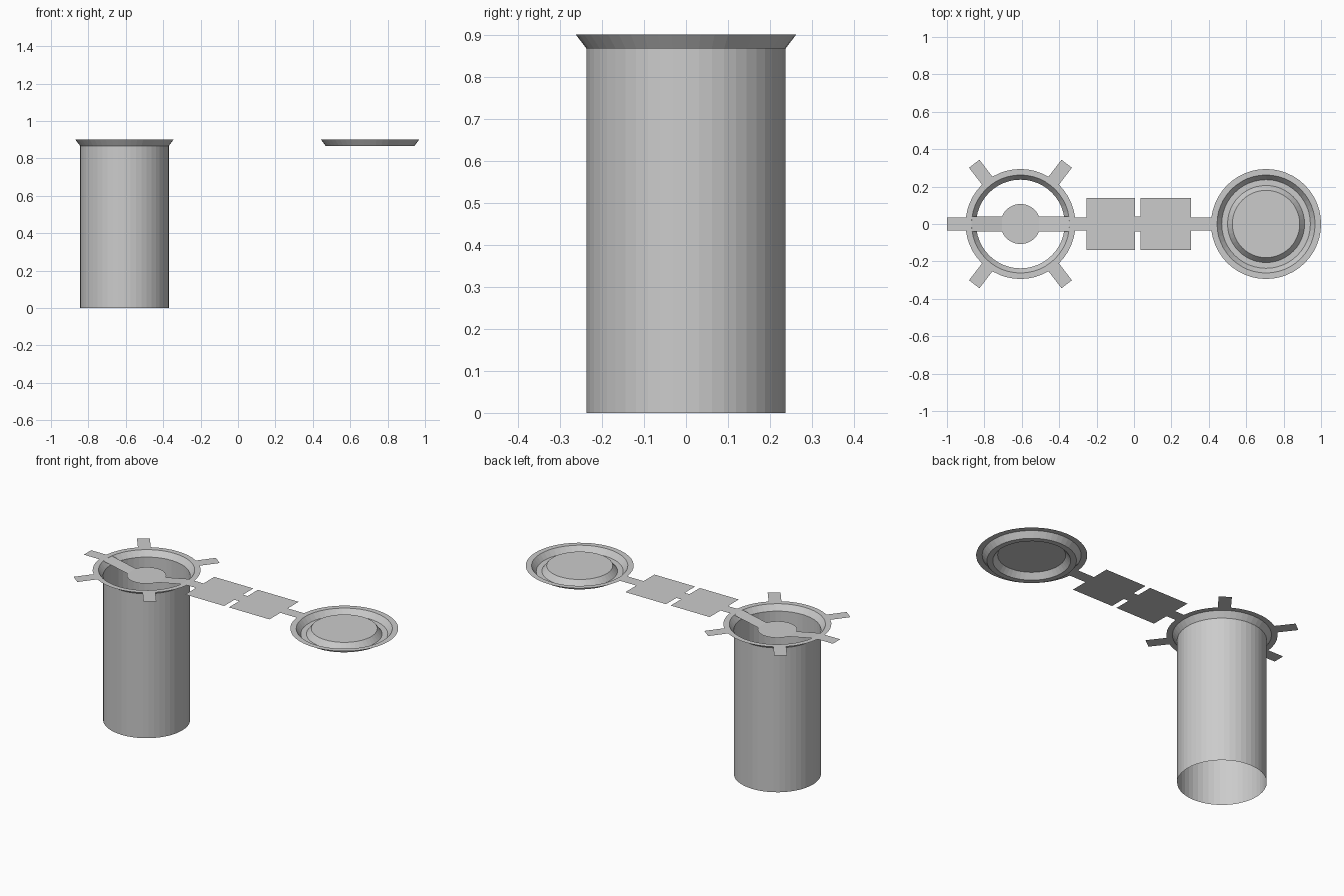
import bpy
import bmesh
from math import cos, sin, pi, radians, sqrt

cube = bpy.data.objects.get("Cube")
if cube:
    bpy.data.objects.remove(cube, do_unlink=True)

TUBE_X, LID_X = -0.607, 0.706
TOP, SEAT = 0.9, 0.867          # rim height and recessed level
OUTER, LIP, WALL = 0.294, 0.262, 0.237
SIDES = 48

grey = bpy.data.materials.new("light grey")
grey.use_nodes = True
grey.diffuse_color = (0.6, 0.6, 0.6, 1)
grey.node_tree.nodes["Principled BSDF"].inputs["Base Color"].default_value = grey.diffuse_color


def finish(name, bm, x=0.0):
    mesh = bpy.data.meshes.new(name)
    bm.to_mesh(mesh)
    bm.free()
    mesh.materials.append(grey)
    obj = bpy.data.objects.new(name, mesh)
    obj.location.x = x
    bpy.context.collection.objects.link(obj)
    return obj


def lathe(name, profile, x, cap=False):
    """Turn (radius, height) points about the vertical axis as a thin skin."""
    bm = bmesh.new()
    rings = [[bm.verts.new((r * cos(2 * pi * i / SIDES), r * sin(2 * pi * i / SIDES), z))
              for i in range(SIDES)] for r, z in profile]
    for a, b in zip(rings, rings[1:]):
        for i in range(SIDES):
            j = (i + 1) % SIDES
            bm.faces.new((a[i], a[j], b[j], b[i]))
    if cap:
        bm.faces.new(rings[-1])
    return finish(name, bm, x)


def strip(name, start, end, half_width, x=0.0, angle=0.0, z0=TOP, z1=TOP):
    """Thin rectangular sheet running from start to end along an angle."""
    bm = bmesh.new()
    corners = [(start, -half_width, z0), (end, -half_width, z1),
               (end, half_width, z1), (start, half_width, z0)]
    c, s = cos(angle), sin(angle)
    bm.faces.new([bm.verts.new((u * c - v * s, u * s + v * c, z)) for u, v, z in corners])
    return finish(name, bm, x)


# Open tube and its flared rim
lathe("tube_wall", [(WALL, 0), (WALL, SEAT)], TUBE_X)
lathe("tube_rim", [(OUTER, TOP), (LIP, TOP), (WALL, SEAT)], TUBE_X)

# Lid with a ring groove and raised centre
lathe("lid", [(OUTER, TOP), (LIP, TOP), (WALL, SEAT), (0.206, SEAT), (0.18, TOP)],
      LID_X, cap=True)

# Disc hung inside the mouth on two sloping arms
lathe("inner_disc", [(0.107, SEAT), (0.05, SEAT)], TUBE_X, cap=True)
for side, angle in (("left", 0), ("right", pi)):
    strip("disc_arm_" + side, 0.1, LIP, 0.04, TUBE_X, angle, SEAT, TOP)

# Tabs around the rim
TAB = 0.035
root = sqrt(OUTER ** 2 - TAB ** 2) - 0.001
strip("rim_tab_right", root, 0.393, TAB, TUBE_X, pi)
for name, degrees in (("back_left", 52.5), ("back_right", 127.5),
                      ("front_right", 232.5), ("front_left", 307.5)):
    strip("rim_tab_" + name, root, 0.406, TAB, TUBE_X, radians(degrees))

# Strap of two square panels joining tube to lid
strip("strap_tube_end", TUBE_X + root, -0.254, TAB)
strip("strap_panel_right", -0.254, 0.005, 0.138)
strip("strap_hinge", 0.005, 0.036, 0.04)
strip("strap_panel_left", 0.036, 0.306, 0.138)
strip("strap_lid_end", 0.306, LID_X - root, TAB)
